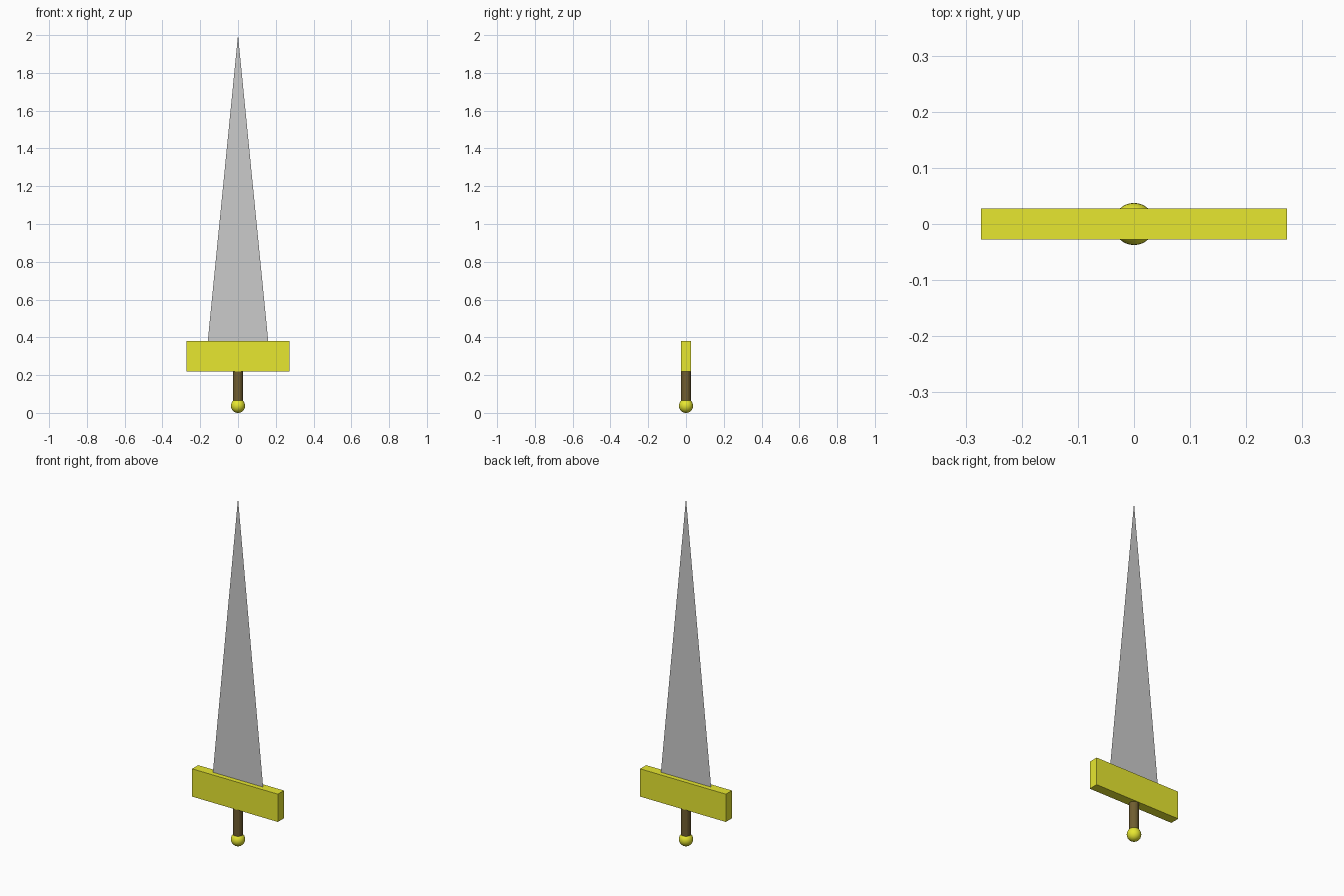
import bpy

if "Cube" in bpy.data.objects:
    bpy.data.objects.remove(bpy.data.objects["Cube"])


def material(name, rgb):
    mat = bpy.data.materials.new(name)
    mat.diffuse_color = (*rgb, 1)
    mat.use_nodes = True
    mat.node_tree.nodes["Principled BSDF"].inputs["Base Color"].default_value = mat.diffuse_color
    return mat


def finish(name, mat=None, smooth=False):
    obj = bpy.context.object
    obj.name = obj.data.name = name
    if mat:
        obj.data.materials.append(mat)
    if smooth:
        bpy.ops.object.shade_smooth_by_angle()
    return obj


gold = material("gold", (0.8, 0.8, 0.03))
brown = material("brown", (0.16, 0.11, 0.03))

# Pommel ball
R = 0.0375
bpy.ops.mesh.primitive_uv_sphere_add(segments=32, ring_count=16, radius=R, location=(0, 0, R))
finish("pommel", gold, smooth=True)

# Faceted grip, running from the pommel to the guard
bpy.ops.mesh.primitive_cylinder_add(vertices=16, radius=0.0255, depth=0.16, location=(0, 0, 0.14))
finish("grip", brown)

# Crossguard block
bpy.ops.mesh.primitive_cube_add(size=1, location=(0, 0, 0.30))
guard = finish("crossguard", gold)
guard.scale = (0.546, 0.055, 0.16)
bpy.ops.object.transform_apply(location=False, rotation=False, scale=True)

# Blade: a single flat triangle without thickness
mesh = bpy.data.meshes.new("blade")
mesh.from_pydata([(-0.16, 0, 0.38), (0.16, 0, 0.38), (0, 0, 2.0)], [], [(0, 1, 2)])
bpy.context.collection.objects.link(bpy.data.objects.new("blade", mesh))
